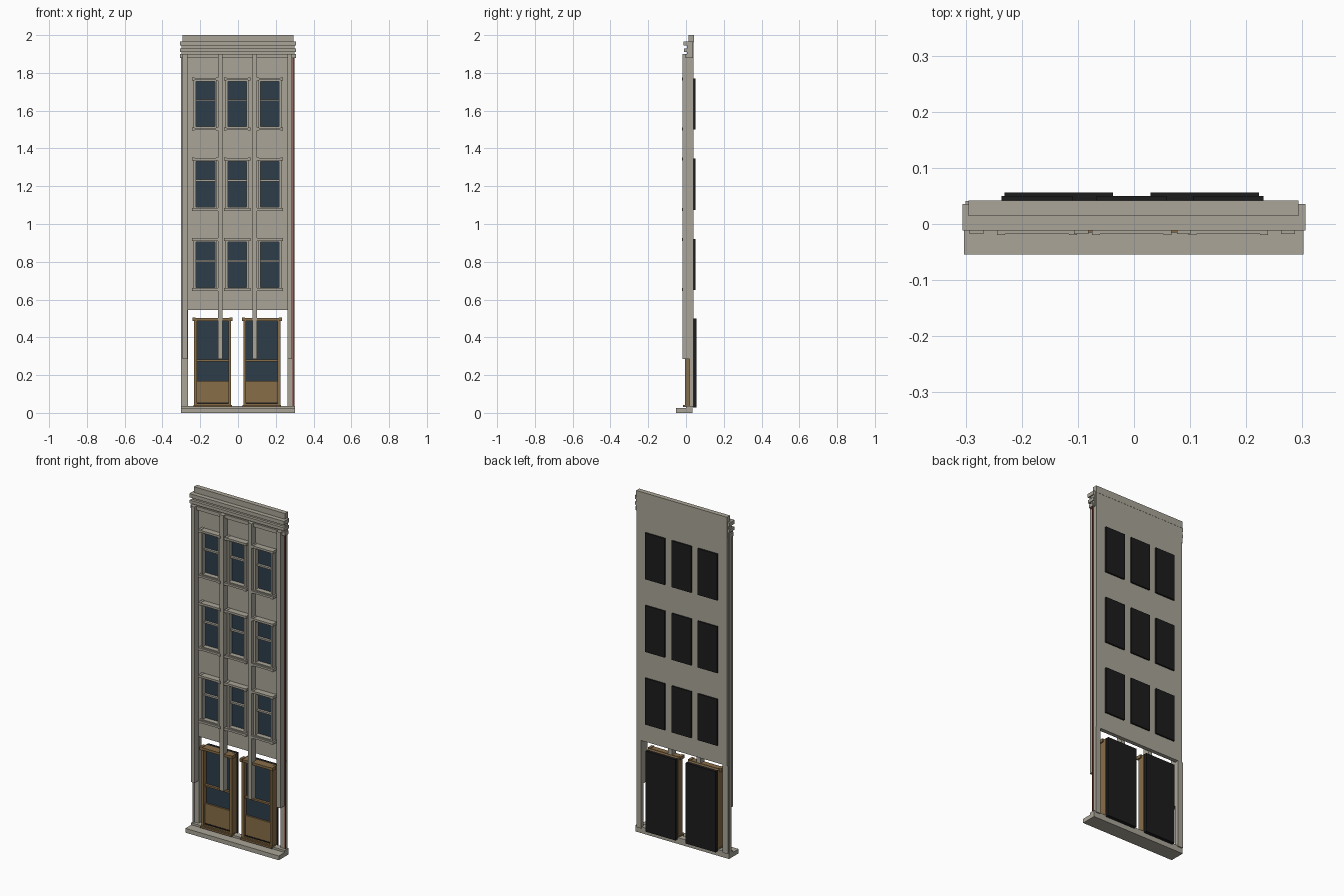
import bpy

old = bpy.data.objects.get("Cube")
if old:
    bpy.data.objects.remove(old, do_unlink=True)


def material(name, color):
    m = bpy.data.materials.new(name)
    m.use_nodes = True
    m.diffuse_color = (*color, 1)
    m.node_tree.nodes["Principled BSDF"].inputs["Base Color"].default_value = (*color, 1)
    return m


STONE = material("warm grey stone", (0.40, 0.375, 0.315))
WOOD = material("brown wood", (0.25, 0.155, 0.065))
GLASS = material("dark blue glass", (0.027, 0.047, 0.068))
BLACK = material("black backing", (0.012, 0.012, 0.012))
BRICK = material("red brick", (0.20, 0.035, 0.025))

FACES = [(0, 1, 3, 2), (4, 6, 7, 5), (0, 4, 5, 1), (2, 3, 7, 6), (0, 2, 6, 4), (1, 5, 7, 3)]


def boxes(name, mat, spans):
    """One object from boxes given as (x0, x1, y0, y1, z0, z1)."""
    verts, faces = [], []
    for x0, x1, y0, y1, z0, z1 in spans:
        n = len(verts)
        verts += [(x, y, z) for x in (x0, x1) for y in (y0, y1) for z in (z0, z1)]
        faces += [tuple(n + i for i in f) for f in FACES]
    mesh = bpy.data.meshes.new(name)
    mesh.from_pydata(verts, [], faces)
    mesh.materials.append(mat)
    mesh.update()
    obj = bpy.data.objects.new(name, mesh)
    bpy.context.collection.objects.link(obj)
    return obj


def frame(cx, w, y0, y1, z0, z1, t):
    """Box spans of a rectangular frame with bars of width t."""
    a, b = cx - w / 2, cx + w / 2
    return [(a, a + t, y0, y1, z0, z1), (b - t, b, y0, y1, z0, z1),
            (a + t, b - t, y0, y1, z0, z0 + t), (a + t, b - t, y0, y1, z1 - t, z1)]


BACK = 0.041
WINDOW_X = (-0.173, -0.004, 0.168)
WINDOW_Z = (0.645, 1.07, 1.495)
HOLE, HEIGHT = 0.055, 0.28

# Wall with window openings, standing on two narrow piers
edges = [-0.295] + [c + s * HOLE for c in WINDOW_X for s in (-1, 1)] + [0.292]
wall = [(edges[i], edges[i + 1], 0.018, BACK, 0.545, 1.96) for i in range(0, 8, 2)]
levels = [0.545] + [z + d for z in WINDOW_Z for d in (0.01, HEIGHT - 0.01)] + [1.96]
for c in WINDOW_X:
    wall += [(c - HOLE, c + HOLE, 0.018, BACK, levels[i], levels[i + 1]) for i in range(0, 8, 2)]
wall += [(-0.300, -0.266, 0.018, BACK, 0.03, 0.545), (0.262, 0.293, 0.018, BACK, 0.03, 0.545)]
boxes("facade_wall", STONE, wall)

# Upright pilasters that stop above the ground
boxes("pilasters", STONE, [(a, b, -0.018, 0.02, 0.286, 1.90) for a, b in
                           ((-0.293, -0.268), (-0.107, -0.081), (0.077, 0.101), (0.262, 0.287))])
boxes("side_strip_left", BRICK, [(0.289, 0.298, 0.015, 0.017, 0.035, 1.89)])
boxes("side_strip_right", STONE, [(-0.303, -0.293, 0.012, 0.03, 0.035, 1.90)])

# Layered cornice and parapet
boxes("cornice", STONE, [(-0.300, 0.300, 0.006, 0.036, 1.88, 1.965),
                         (-0.306, 0.306, -0.012, 0.036, 1.945, 1.967),
                         (-0.306, 0.306, -0.010, 0.034, 1.910, 1.928),
                         (-0.306, 0.306, -0.003, 0.028, 1.878, 1.899)])
boxes("parapet", STONE, [(-0.295, 0.293, 0.014, 0.042, 1.96, 2.0)])

# Pavement slab and step
boxes("base_slab", STONE, [(-0.303, 0.302, -0.054, 0.035, 0, 0.025),
                           (-0.303, 0.302, 0.0, 0.035, 0.025, 0.037)])

# Sash windows in three rows
for row, z in enumerate(WINDOW_Z):
    for col, c in enumerate(WINDOW_X):
        tag = f"_{row + 1}_{col + 1}"
        top, mid = z + HEIGHT, z + 0.16
        parts = frame(c, 0.124, -0.008, 0.03, z + 0.008, top - 0.008, 0.012)
        parts.append((c - 0.05, c + 0.05, 0.006, 0.026, mid - 0.005, mid + 0.005))
        for level in (z, top - 0.015):
            parts.append((c - 0.066, c + 0.066, -0.018, 0.02, level + 0.002, level + 0.014))
            parts += [(c + s * 0.064 - 0.007, c + s * 0.064 + 0.007, -0.020, 0.02,
                       level, level + 0.016) for s in (-1, 1)]
        boxes("window_frame" + tag, STONE, parts)
        boxes("window_glass" + tag, GLASS, [(c - 0.052, c + 0.052, 0.02, 0.025, z + 0.015, top - 0.015)])
        boxes("window_backing" + tag, BLACK, [(c - 0.063, c + 0.063, 0.036, 0.05, z + 0.005, top - 0.004)])

# Tall wooden shopfronts
for side, c in (("right", -0.134), ("left", 0.126)):
    parts = frame(c, 0.196, -0.006, 0.036, 0.035, 0.50, 0.014)
    parts += [(c - 0.09, c + 0.09, 0.008, 0.036, 0.04, 0.17),
              (c - 0.09, c + 0.09, 0.004, 0.03, 0.272, 0.282),
              (c - 0.100, c + 0.100, -0.012, 0.02, 0.488, 0.502),
              (c - 0.102, c + 0.102, -0.015, 0.02, 0.032, 0.042)]
    parts += [(c + s * 0.098 - 0.008, c + s * 0.098 + 0.008, -0.014, 0.02, 0.486, 0.505) for s in (-1, 1)]
    boxes("shopfront_frame_" + side, WOOD, parts)
    boxes("shopfront_glass_" + side, GLASS, [(c - 0.086, c + 0.086, 0.018, 0.022, 0.17, 0.488)])
    boxes("shopfront_kick_strip_" + side, BLACK, [(c - 0.084, c + 0.084, 0.005, 0.008, 0.047, 0.055)])
    boxes("shopfront_backing_" + side, BLACK, [(c - 0.097, c + 0.097, 0.036, 0.056, 0.028, 0.50)])
